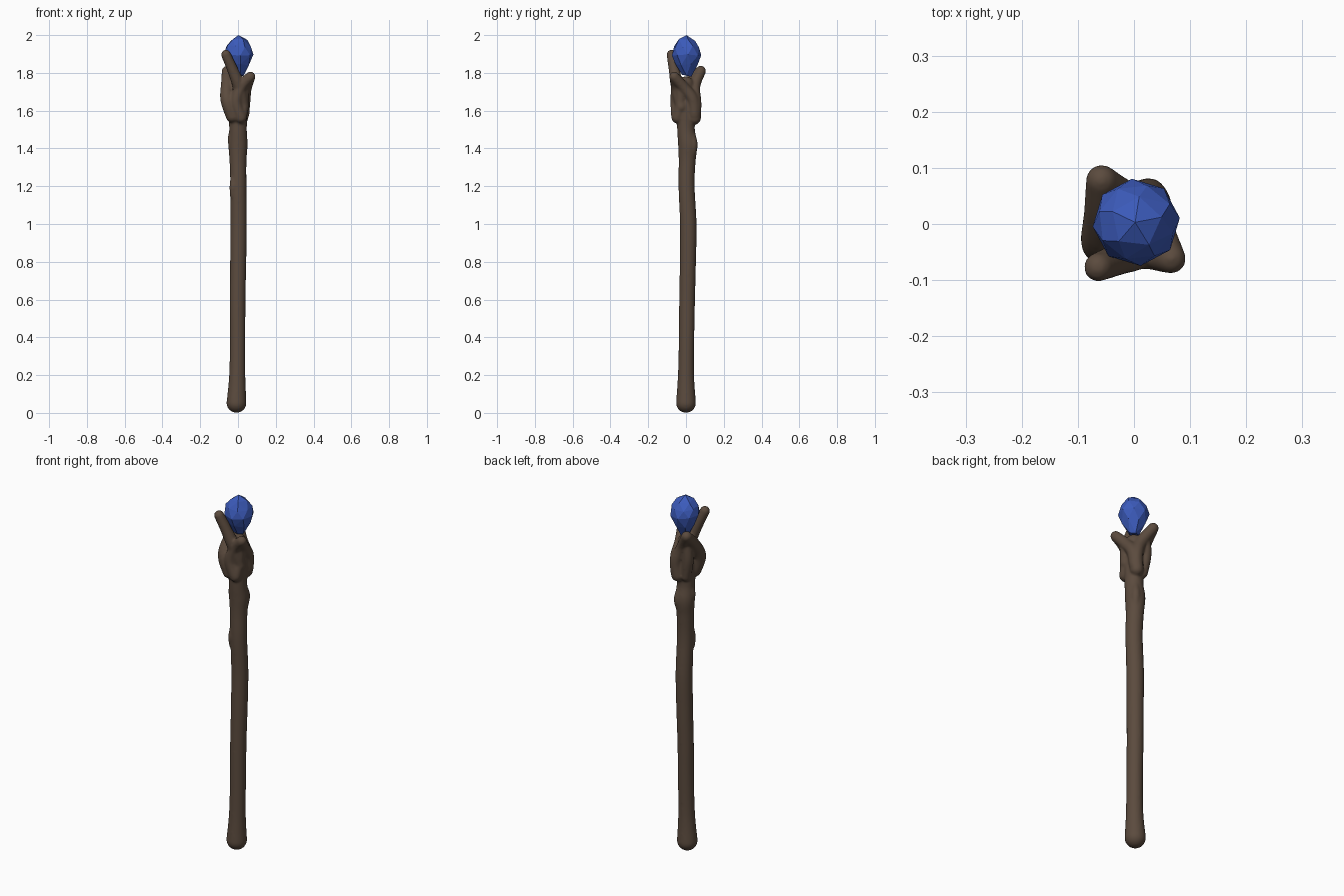
import bpy, bmesh, math
from mathutils import Vector


def material(name, rgb):
    m = bpy.data.materials.new(name)
    m.diffuse_color = (*rgb, 1)
    return m


wood = material("dark brown wood", (0.105, 0.07, 0.048))
blue = material("blue crystal", (0.045, 0.105, 0.5))


def catmull(p0, p1, p2, p3, t):
    return 0.5 * (2 * p1 + (p2 - p0) * t + (2 * p0 - 5 * p1 + 4 * p2 - p3) * t * t
                  + (3 * p1 - p0 - 3 * p2 + p3) * t ** 3)


def limb(bm, pts, sides=20, steps=6):
    """Smooth round tube through (x, y, z, radius) points with ball ends."""
    pts = [Vector(p) for p in pts]
    ext = [pts[0]] + pts + [pts[-1]]
    path = [catmull(*ext[i:i + 4], s / steps)
            for i in range(len(pts) - 1) for s in range(steps)] + [pts[-1]]
    rings = []
    for i, p in enumerate(path):
        d = (path[min(i + 1, len(path) - 1)] - path[max(i - 1, 0)]).to_3d().normalized()
        u = Vector((0, 1, 0)).cross(d).normalized()
        v = d.cross(u)
        rings.append([bm.verts.new(p.to_3d() + p.w * (u * math.cos(a) + v * math.sin(a)))
                      for a in (2 * math.pi * k / sides for k in range(sides))])
    for a, b in zip(rings, rings[1:]):
        for k in range(sides):
            n = (k + 1) % sides
            bm.faces.new((a[k], a[n], b[n], b[k]))
    bm.faces.new(rings[0][::-1])
    bm.faces.new(rings[-1])
    for p in (path[0], path[-1]):
        s = bmesh.ops.create_icosphere(bm, subdivisions=3, radius=p.w)
        bmesh.ops.translate(bm, verts=s["verts"], vec=p.to_3d())


def finish(bm, name, mat):
    bmesh.ops.recalc_face_normals(bm, faces=bm.faces[:])
    me = bpy.data.meshes.new(name)
    bm.to_mesh(me)
    bm.free()
    me.materials.append(mat)
    ob = bpy.data.objects.new(name, me)
    bpy.context.collection.objects.link(ob)
    return ob


bm = bmesh.new()
# gently bent shaft with swollen foot and neck
limb(bm, [(-0.008, 0, 0.053, 0.053), (-0.004, 0, 0.2, 0.043), (-0.002, 0.003, 0.4, 0.041),
          (-0.002, 0.006, 0.6, 0.042), (0.001, 0.010, 0.8, 0.043), (0.003, 0.012, 1.0, 0.044),
          (0.002, 0.003, 1.2, 0.043), (0.0, 0.006, 1.33, 0.045), (0.0, 0.009, 1.42, 0.051),
          (0.0, 0.0, 1.5, 0.047), (0.0, 0.0, 1.62, 0.05), (0.0, 0.0, 1.74, 0.042)])
# small knots
limb(bm, [(0.015, 0.03, 1.36, 0.02), (0.02, 0.037, 1.42, 0.025), (0.015, 0.03, 1.47, 0.02)])
limb(bm, [(-0.025, -0.012, 1.15, 0.018), (-0.023, -0.016, 1.2, 0.022), (-0.02, -0.01, 1.26, 0.018)])
limb(bm, [(-0.025, 0.0, 1.39, 0.02), (-0.033, 0.0, 1.45, 0.022), (-0.025, 0.0, 1.5, 0.018)])
# tall front left prong
limb(bm, [(0.03, -0.025, 1.62, 0.03), (0.005, -0.048, 1.73, 0.033),
          (-0.03, -0.063, 1.82, 0.029), (-0.064, -0.077, 1.897, 0.026)])
# back left prong, with ridges running down both sides of its hollow
limb(bm, [(-0.03, -0.035, 1.57, 0.034), (-0.058, -0.035, 1.66, 0.036),
          (-0.058, 0.015, 1.745, 0.032), (-0.058, 0.078, 1.81, 0.028)])
limb(bm, [(0.02, 0.045, 1.56, 0.034), (0.025, 0.05, 1.64, 0.032),
          (-0.01, 0.046, 1.73, 0.03), (-0.058, 0.078, 1.81, 0.028)])
limb(bm, [(-0.025, 0.035, 1.56, 0.027), (-0.04, 0.04, 1.66, 0.03), (-0.04, 0.045, 1.74, 0.025)])
# right prong, with ridges
limb(bm, [(0.015, -0.045, 1.565, 0.033), (-0.01, -0.053, 1.65, 0.03),
          (0.02, -0.05, 1.73, 0.03), (0.066, -0.062, 1.78, 0.027)])
limb(bm, [(0.03, 0.045, 1.58, 0.03), (0.035, 0.035, 1.66, 0.032),
          (0.043, -0.01, 1.72, 0.03), (0.066, -0.062, 1.78, 0.027)])
limb(bm, [(0.018, -0.045, 1.565, 0.03), (0.03, -0.03, 1.64, 0.026), (0.035, -0.03, 1.72, 0.026)])
staff = finish(bm, "wooden_staff", wood)
# fuse all limbs into one smooth skin
r = staff.modifiers.new("fuse", "REMESH")
r.mode = "VOXEL"
r.voxel_size = 0.006
r.use_smooth_shade = True
s = staff.modifiers.new("soften", "SMOOTH")
s.factor = 0.5
s.iterations = 8

# faceted crystal: hull of staggered rings
bm = bmesh.new()
bm.verts.new((0.002, 0.003, 2.0))
for z, rad, n, turn in ((1.974, 0.046, 5, 0.2), (1.94, 0.068, 8, 0.5), (1.897, 0.078, 8, 0.1),
                        (1.845, 0.06, 7, 0.4), (1.785, 0.026, 5, 0.0)):
    for k in range(n):
        a = 2 * math.pi * k / n + turn
        bm.verts.new((0.004 + rad * math.cos(a), 0.003 + rad * math.sin(a),
                      z + 0.006 * math.sin(5 * k + turn)))
bmesh.ops.convex_hull(bm, input=bm.verts[:])
finish(bm, "crystal", blue)
